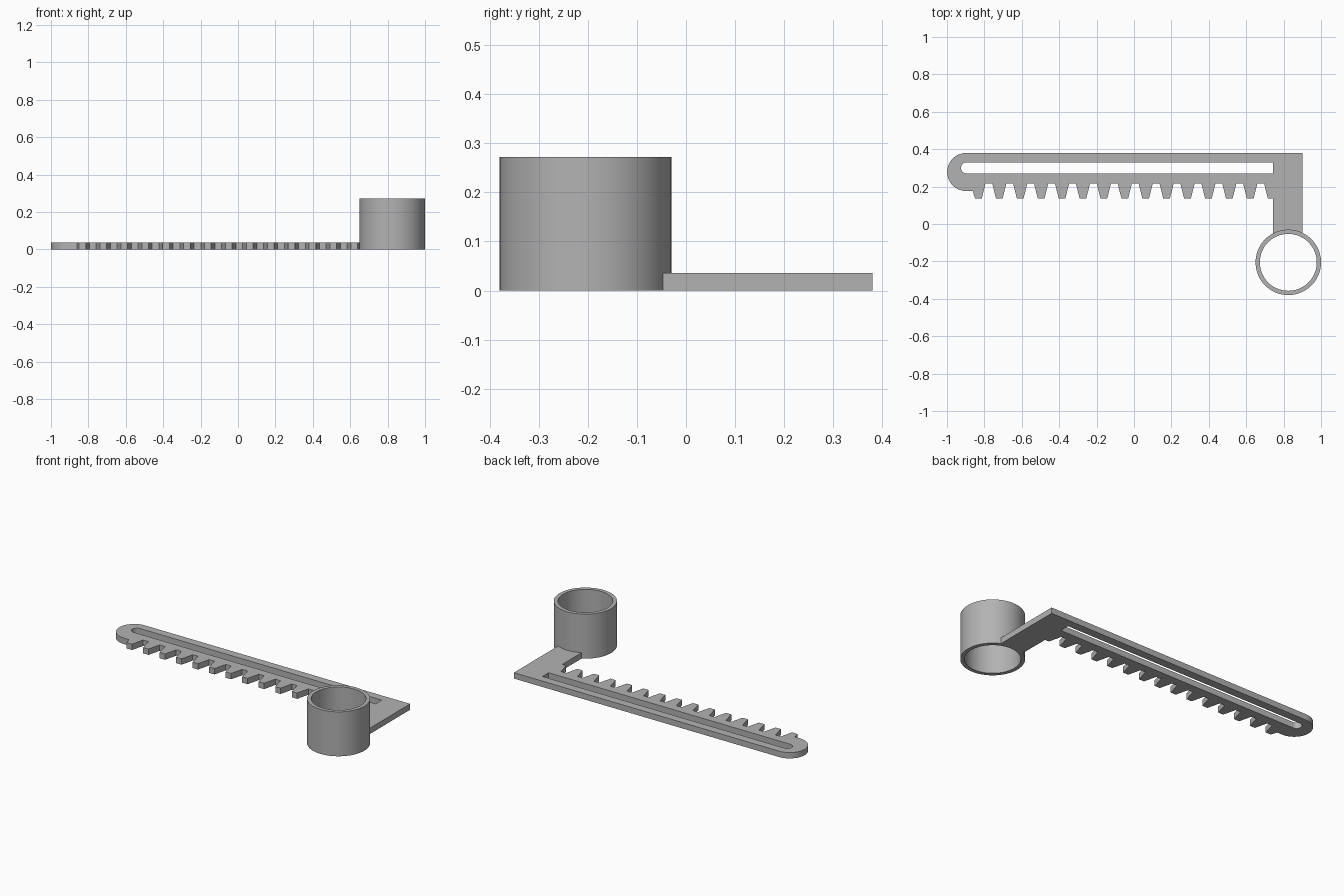
import bpy
import bmesh
from math import acos, cos, pi, radians, sin
from mathutils import Matrix

if "Cube" in bpy.data.objects:
    bpy.data.objects.remove(bpy.data.objects["Cube"])

THICK = 0.036
RING_X, RING_Y, RING_R, BORE_R, RING_H = 0.825, -0.205, 0.175, 0.152, 0.272
ARM_LEFT, ARM_RIGHT, TOP = 0.742, 0.90, 0.38
PITCH, FIRST_GAP, GAPS = 0.1118, -0.776, 14
TIP_Y, ROOT_Y = 0.137, 0.217

grey = bpy.data.materials.new("grey plastic")
grey.use_nodes = True
grey.diffuse_color = (0.45, 0.45, 0.45, 1)
grey.node_tree.nodes["Principled BSDF"].inputs["Base Color"].default_value = grey.diffuse_color


def arc(cx, cy, r, start, end, steps):
    """Points along a circular arc, both ends included."""
    angles = [start + (end - start) * i / steps for i in range(steps + 1)]
    return [(cx + r * cos(a), cy + r * sin(a)) for a in angles]


def finish(obj):
    obj.data.materials.clear()
    obj.data.materials.append(grey)
    bpy.ops.object.select_all(action="DESELECT")
    obj.select_set(True)
    bpy.context.view_layer.objects.active = obj
    bpy.ops.object.shade_smooth_by_angle(angle=radians(30))


def plate(name, loops, thickness):
    """Flat plate from an outline and its holes."""
    curve = bpy.data.curves.new(name, "CURVE")
    curve.dimensions = "2D"
    curve.fill_mode = "BOTH"
    curve.extrude = thickness / 2
    for loop in loops:
        spline = curve.splines.new("POLY")
        spline.points.add(len(loop) - 1)
        for point, (x, y) in zip(spline.points, loop):
            point.co = (x, y, 0, 1)
        spline.use_cyclic_u = True
    obj = bpy.data.objects.new(name, curve)
    bpy.context.collection.objects.link(obj)
    bpy.ops.object.select_all(action="DESELECT")
    obj.select_set(True)
    bpy.context.view_layer.objects.active = obj
    bpy.ops.object.convert(target="MESH")
    obj = bpy.context.object
    obj.data.transform(Matrix.Translation((0, 0, thickness / 2)))
    bm = bmesh.new()
    bm.from_mesh(obj.data)
    bmesh.ops.remove_doubles(bm, verts=bm.verts, dist=1e-5)
    bmesh.ops.recalc_face_normals(bm, faces=bm.faces)
    bm.to_mesh(obj.data)
    bm.free()
    finish(obj)


# Rack outline: rounded end, first tooth flank, tooth gaps, arm ending on the ring
outline = arc(-0.897, 0.278, 0.102, pi / 2, 3 * pi / 2, 24)
outline += [(-0.862, 0.176), (-0.850, TIP_Y)]
gap = [(-0.038, TIP_Y), (-0.027, 0.18), (-0.018, ROOT_Y),
       (0.018, ROOT_Y), (0.027, 0.18), (0.038, TIP_Y)]
for i in range(GAPS):
    outline += [(FIRST_GAP + i * PITCH + x, y) for x, y in gap]
outline.append((ARM_LEFT, TIP_Y))
outline += arc(RING_X, RING_Y, RING_R - 0.001,
               acos((ARM_LEFT - RING_X) / RING_R), acos((ARM_RIGHT - RING_X) / RING_R), 12)
outline.append((ARM_RIGHT, TOP))

# Long slot, rounded at its far end and square by the arm
slot = arc(-0.895, 0.30, 0.03, pi / 2, 3 * pi / 2, 12)
slot += [(ARM_LEFT, 0.27), (ARM_LEFT, 0.33)]
plate("toothed_rack", [outline, slot], THICK)

# Open ring, turned from a rectangular section
bm = bmesh.new()
section = [bm.verts.new((r, 0, z)) for r, z in
           ((BORE_R, 0), (RING_R, 0), (RING_R, RING_H), (BORE_R, RING_H))]
edges = [bm.edges.new((section[i], section[(i + 1) % 4])) for i in range(4)]
bmesh.ops.spin(bm, geom=section + edges, axis=(0, 0, 1), cent=(0, 0, 0),
               angle=2 * pi, steps=96, use_merge=True)
bmesh.ops.remove_doubles(bm, verts=bm.verts, dist=1e-5)
bmesh.ops.recalc_face_normals(bm, faces=bm.faces)
mesh = bpy.data.meshes.new("finger_ring")
bm.to_mesh(mesh)
bm.free()
ring = bpy.data.objects.new("finger_ring", mesh)
ring.location = (RING_X, RING_Y, 0)
bpy.context.collection.objects.link(ring)
finish(ring)
